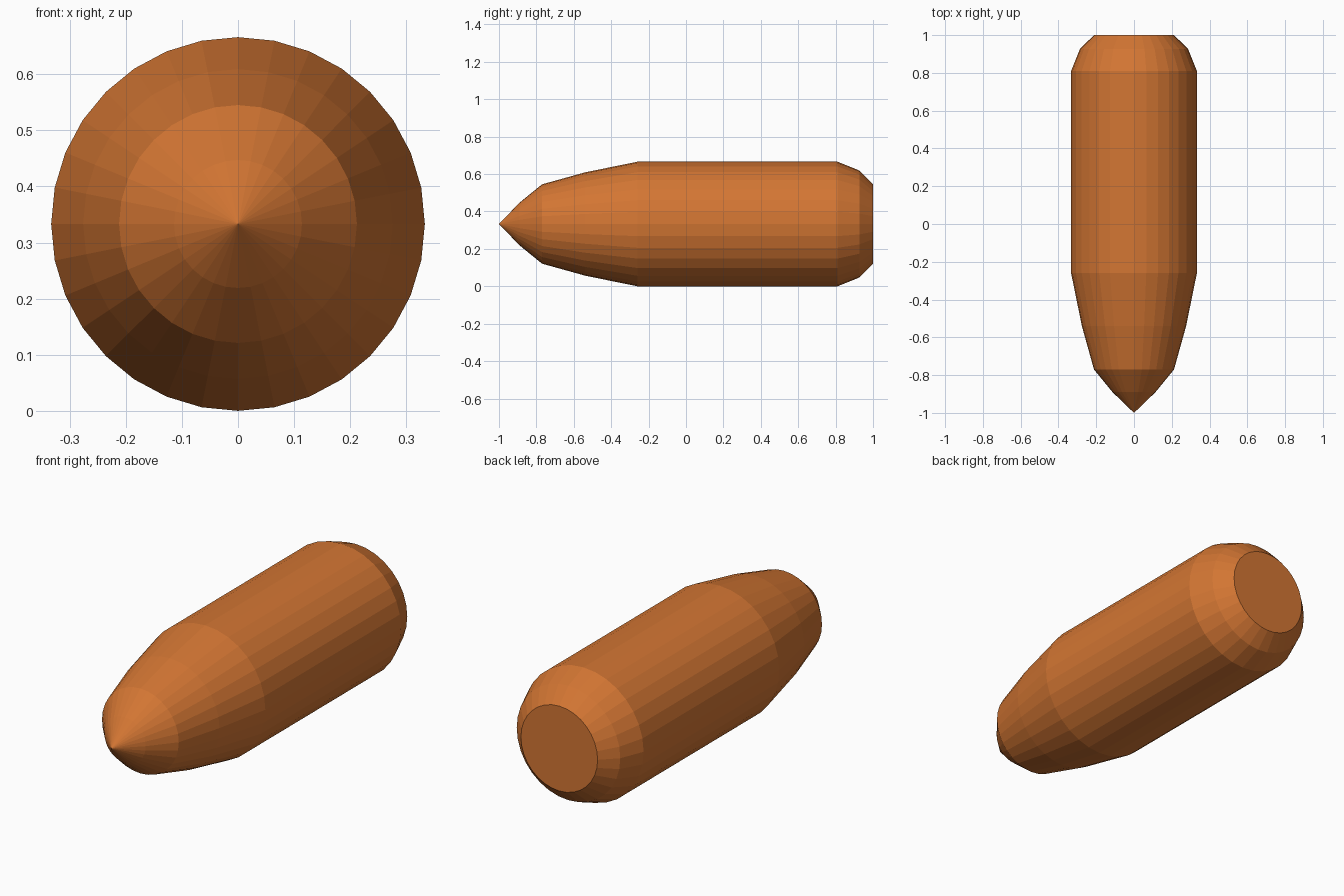
import bpy, bmesh, math

if "Cube" in bpy.data.objects:
    bpy.data.objects.remove(bpy.data.objects["Cube"])

SIDES = 32
CENTRE_Z = 0.333

# Profile along the length: (y, radius), nose to base
PROFILE = [(-0.89, 0.114), (-0.77, 0.212), (-0.54, 0.276), (-0.26, 0.333),
           (0.81, 0.333), (0.927, 0.286), (1.0, 0.212)]

copper = bpy.data.materials.new("copper orange")
copper.diffuse_color = (0.65, 0.18, 0.033, 1)
copper.use_nodes = True
copper.node_tree.nodes["Principled BSDF"].inputs["Base Color"].default_value = copper.diffuse_color

bm = bmesh.new()


def ring(y, r):
    return [bm.verts.new((r * math.cos(2 * math.pi * i / SIDES), y,
                          CENTRE_Z + r * math.sin(2 * math.pi * i / SIDES)))
            for i in range(SIDES)]


rings = [ring(y, r) for y, r in PROFILE]

# Pointed nose
tip = bm.verts.new((0, -1, CENTRE_Z))
for i in range(SIDES):
    bm.faces.new((tip, rings[0][i], rings[0][(i + 1) % SIDES]))

# Body bands
for a, b in zip(rings, rings[1:]):
    for i in range(SIDES):
        j = (i + 1) % SIDES
        bm.faces.new((a[i], a[j], b[j], b[i]))

# Flat base
bm.faces.new(rings[-1])
bmesh.ops.recalc_face_normals(bm, faces=bm.faces)

mesh = bpy.data.meshes.new("pointed_slug")
bm.to_mesh(mesh)
bm.free()
mesh.materials.append(copper)
bpy.context.collection.objects.link(bpy.data.objects.new("pointed_slug", mesh))
